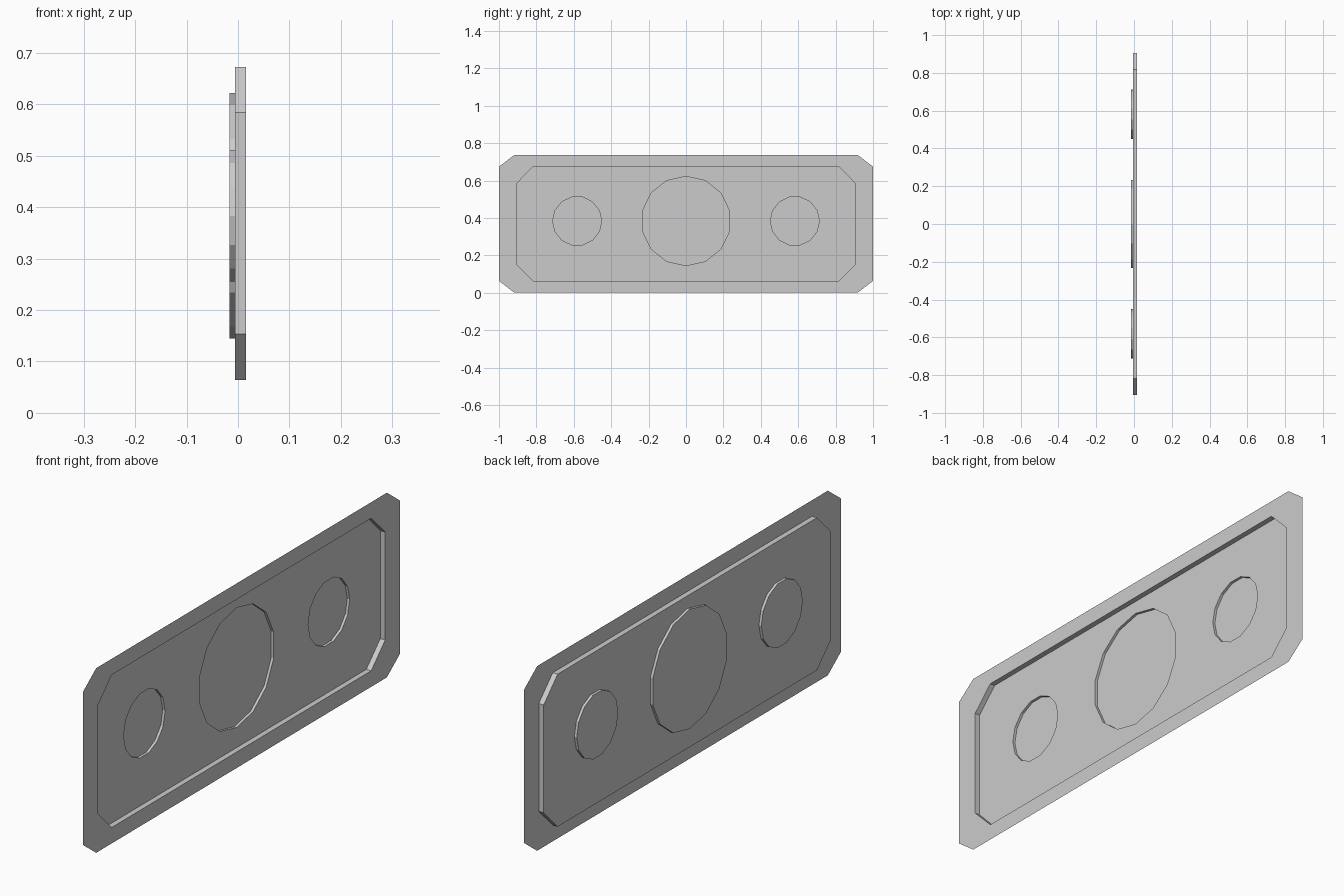
import bpy, bmesh
from math import sin, cos, pi

if "Cube" in bpy.data.objects:
    bpy.data.objects.remove(bpy.data.objects["Cube"])

X_RIM, X_FLOOR, X_DISC = 0.0155, -0.006, -0.0165
ZC = 0.3835

bm = bmesh.new()


def loop(points, x):
    """Closed edge loop in the plane at x from (y, z) points."""
    vs = [bm.verts.new((x, y, z)) for y, z in points]
    es = [bm.edges.new((vs[i], vs[(i + 1) % len(vs)])) for i in range(len(vs))]
    return vs, es


def octagon(y, z0, z1, cy, cz):
    """Rectangle with cut corners."""
    return [(y, z0 + cz), (y, z1 - cz), (y - cy, z1), (-y + cy, z1),
            (-y, z1 - cz), (-y, z0 + cz), (-y + cy, z0), (y - cy, z0)]


def disc(y, r, start, n=14):
    return [(y + r * cos(start + 2 * pi * i / n), ZC + r * sin(start + 2 * pi * i / n))
            for i in range(n)]


def wall(a, b):
    n = len(a)
    for i in range(n):
        j = (i + 1) % n
        bm.faces.new((a[i], a[j], b[j], b[i]))


def fill(edges):
    bmesh.ops.triangle_fill(bm, edges=edges, use_beauty=True, normal=(1, 0, 0))


# Flat rim and the cut-corner recess inside it
inner = octagon(0.906, 0.064, 0.673, 0.088, 0.089)
_, outer_e = loop(octagon(1.0, 0.0, 0.737, 0.083, 0.063), X_RIM)
rim_v, rim_e = loop(inner, X_RIM)
floor_v, floor_e = loop(inner, X_FLOOR)
fill(outer_e + rim_e)
wall(rim_v, floor_v)

# One large and two small round recesses in the floor
hole_edges = []
for y, r, start in ((0, 0.239, pi / 2), (-0.582, 0.131, 0), (0.582, 0.131, 0)):
    pts = disc(y, r, start)
    top_v, top_e = loop(pts, X_FLOOR)
    low_v, _ = loop(pts, X_DISC)
    wall(top_v, low_v)
    bm.faces.new(low_v)
    hole_edges += top_e
fill(floor_e + hole_edges)

# Consistent normals, recessed side facing +x
bmesh.ops.recalc_face_normals(bm, faces=bm.faces)
bm.normal_update()
if sum(f.normal.x * f.calc_area() for f in bm.faces) < 0:
    bmesh.ops.reverse_faces(bm, faces=bm.faces)

# Merge flat triangles where possible
bmesh.ops.dissolve_limit(bm, angle_limit=0.01, verts=[], edges=bm.edges)

mesh = bpy.data.meshes.new("recessed_panel")
bm.to_mesh(mesh)
bm.free()
bpy.context.collection.objects.link(bpy.data.objects.new("recessed_panel", mesh))
